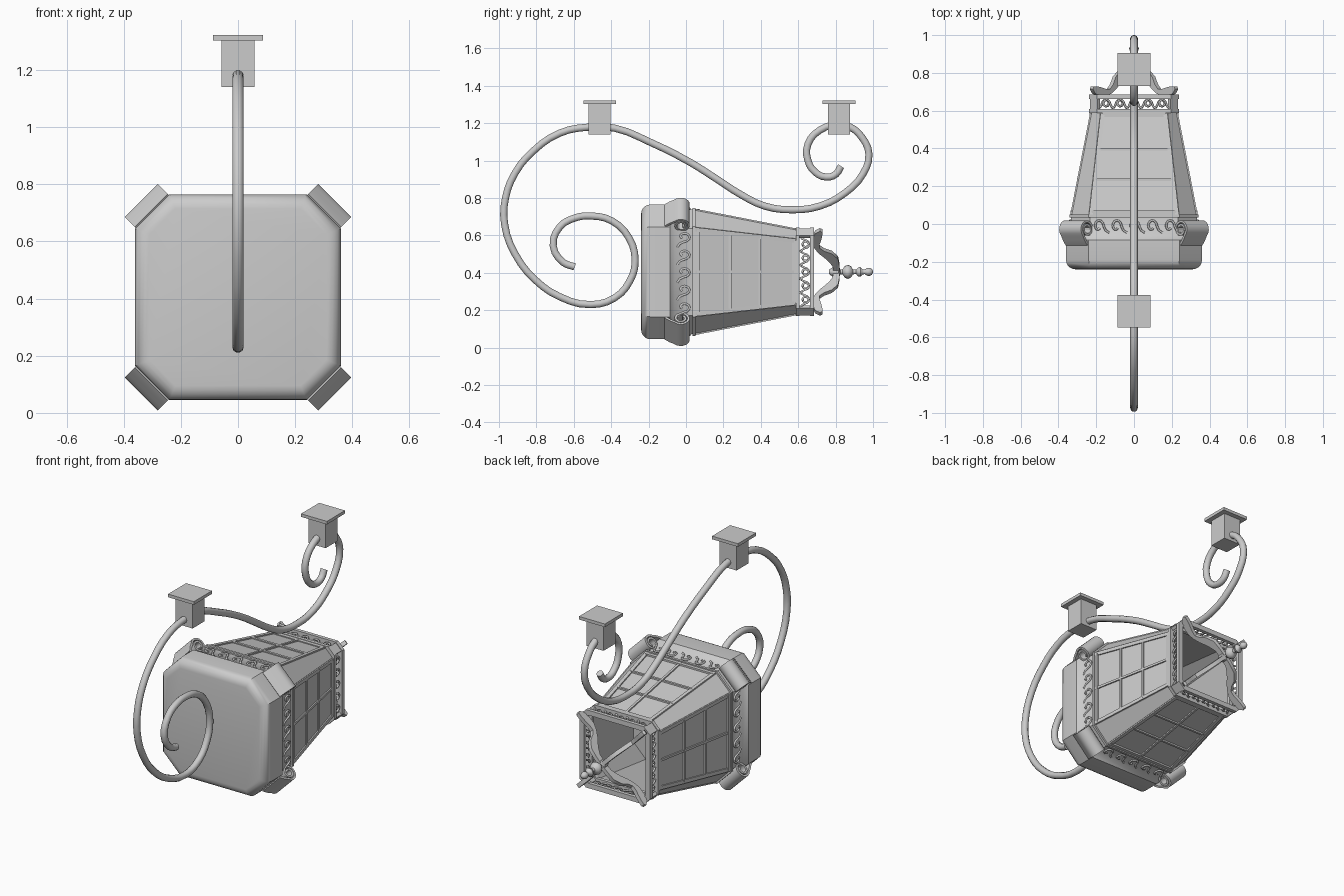
import bpy, bmesh, math
from mathutils import Vector as V

if "Cube" in bpy.data.objects:
    bpy.data.objects.remove(bpy.data.objects["Cube"])

C = 0.405          # height of the lantern axis (runs along y)
Y = V((0, 1, 0))


def finish(name, bm, smooth=35):
    bmesh.ops.recalc_face_normals(bm, faces=bm.faces)
    me = bpy.data.meshes.new(name)
    bm.to_mesh(me)
    bm.free()
    ob = bpy.data.objects.new(name, me)
    bpy.context.collection.objects.link(ob)
    if smooth:
        bpy.ops.object.select_all(action='DESELECT')
        ob.select_set(True)
        bpy.context.view_layer.objects.active = ob
        bpy.ops.object.shade_smooth_by_angle(angle=math.radians(smooth))
    return ob


def loft(bm, rings, caps=True, wrap=False):
    vs = [[bm.verts.new(p) for p in r] for r in rings]
    n = len(vs[0])
    for a, b in zip(vs, vs[1:] + (vs[:1] if wrap else [])):
        for i in range(n):
            bm.faces.new((a[i], a[(i + 1) % n], b[(i + 1) % n], b[i]))
    if caps and not wrap:
        bm.faces.new(vs[0])
        bm.faces.new(vs[-1])


def octagon(y, h, c):
    k = h - c
    pts = [(h, -k), (h, k), (k, h), (-k, h), (-h, k), (-h, -k), (-k, -h), (k, -h)]
    return [V((x, y, C + z)) for x, z in pts]


def axes(deg):
    a = math.radians(deg)
    return V((math.cos(a), 0, math.sin(a))), V((-math.sin(a), 0, math.cos(a)))


def bar(bm, p, q, n, w, d):
    s = (q - p).normalized().cross(n) * w / 2
    loft(bm, [[e + s - n * d, e - s - n * d, e - s + n * d, e + s + n * d] for e in (p, q)])


def ribbon(bm, path, width, deg):
    """Strip following (distance, y, half thickness) in a plane through the axis."""
    n, t = axes(deg)
    o = V((0, 0, C))
    pts = [o + n * d + Y * y for d, y, w in path]
    rings = []
    for i, p in enumerate(pts):
        tan = (pts[min(i + 1, len(pts) - 1)] - pts[max(i - 1, 0)]).normalized()
        s = tan.cross(t) * path[i][2]
        h = t * width / 2
        rings.append([p + s + h, p - s + h, p - s - h, p + s - h])
    loft(bm, rings)


def curve(name, lines, radius, res, smooth_path=False):
    cu = bpy.data.curves.new(name, 'CURVE')
    cu.dimensions = '3D'
    cu.bevel_depth, cu.bevel_resolution, cu.use_fill_caps = radius, res, True
    cu.resolution_u = 3
    for pts in lines:
        if smooth_path:
            s = cu.splines.new('BEZIER')
            s.bezier_points.add(len(pts) - 1)
            for b, p in zip(s.bezier_points, pts):
                b.co = p
                b.handle_left_type = b.handle_right_type = 'AUTO'
        else:
            s = cu.splines.new('POLY')
            s.points.add(len(pts) - 1)
            for b, p in zip(s.points, pts):
                b.co = (*p, 1)
    ob = bpy.data.objects.new(name, cu)
    bpy.context.collection.objects.link(ob)


# Rounded cap of the lantern
bm = bmesh.new()
R = 0.05
rings = []
for i in range(6):
    a = math.pi / 2 * i / 5
    t = R * (1 - math.sin(a))
    rings.append(octagon(-0.19 - R * math.cos(a), 0.36 - t, 0.12 - 0.586 * t))
rings += [octagon(*r) for r in ((-0.085, 0.36, 0.12), (-0.06, 0.34, 0.108),
                                (0.035, 0.333, 0.1), (0.035, 0.342, 0.1), (0.05, 0.342, 0.1))]
loft(bm, rings)
finish("lantern_cap", bm)

# Tapered glass body, open at its far end
Y0, Y1 = 0.045, 0.60


def half(y):
    return 0.33 + (0.222 - 0.33) * (y - Y0) / (Y1 - Y0)


def flat(y):  # half width of the flat side
    return 0.24 + (0.177 - 0.24) * (y - Y0) / (Y1 - Y0)


bm = bmesh.new()
loft(bm, [octagon(y, half(y), half(y) - flat(y)) for y in (Y0, Y1)] +
     [octagon(y, half(y) - 0.01, half(y) - flat(y) - 0.006) for y in (Y1, Y0)], wrap=True)
finish("lantern_body", bm, 0)

# Window bars: two columns by three rows on each side
bm = bmesh.new()
for deg in (0, 90, 180, 270):
    n, t = axes(deg)

    def P(u, y):
        return n * half(y) + t * u * (flat(y) - 0.012) + V((0, y, C))

    for u in (-1, 0, 1):
        bar(bm, P(u, 0.05), P(u, 0.585), n, 0.022 if u else 0.014, 0.008)
    for y, w in ((0.06, 0.022), (0.235, 0.014), (0.395, 0.014), (0.578, 0.022)):
        bar(bm, P(-1, y), P(1, y), n, w, 0.008)
finish("window_bars", bm, 0)

# Two frame rings at the open end, joined by corner posts
for name, a, b in (("inner_ring", 0.588, 0.608), ("outer_ring", 0.663, 0.685)):
    bm = bmesh.new()
    loft(bm, [octagon(a, 0.237, 0.042), octagon(b, 0.237, 0.042),
              octagon(b, 0.207, 0.03), octagon(a, 0.207, 0.03)], wrap=True)
    finish(name, bm, 0)
bm = bmesh.new()
for deg in (45, 135, 225, 315):
    n, t = axes(deg)
    p = n * 0.292 + V((0, 0, C))
    bar(bm, p + Y * 0.6, p + Y * 0.67, n, 0.055, 0.01)
finish("corner_posts", bm, 0)


# Running scroll ornament on the bands at both ends
def waves(name, y0, h, dist, width, count, rad):
    lines = []
    step = 2 * width / count
    for deg in (0, 90, 180, 270):
        n, t = axes(deg)
        for k in range(count):
            u0 = -width + step * (k + 0.5)
            pts = [(u0 - step * 0.6, y0 + h * 0.1), (u0 - step * 0.4, y0 + h * 0.25)]
            for i in range(12):
                a = math.pi - i * 0.5
                r = 1 - 0.06 * i
                pts.append((u0 + step * 0.3 * r * math.cos(a), y0 + h * (0.5 + 0.45 * r * math.sin(a))))
            lines.append([n * dist + t * u + V((0, y, C)) for u, y in pts])
    curve(name, lines, rad, 1)


waves("open_end_scrollwork", 0.605, 0.06, 0.22, 0.185, 5, 0.006)
waves("cap_scrollwork", -0.055, 0.085, 0.338, 0.235, 5, 0.006)

# Curled corner scrolls on the cap, and the leaf brackets holding the finial
curl = [(0.425, -0.11, 0.006), (0.445, -0.085, 0.006)]
for i in range(29):
    a = math.radians(-50 + i * 20)
    r = 0.045 - 0.026 * i / 28
    curl.append((0.43 + r * math.cos(a), -0.025 + r * math.sin(a), 0.006))
leaf = [(0.315, 0.722, 0.008), (0.295, 0.71, 0.02), (0.26, 0.70, 0.024), (0.22, 0.695, 0.02),
        (0.185, 0.703, 0.013), (0.155, 0.728, 0.017), (0.13, 0.762, 0.025),
        (0.095, 0.79, 0.026), (0.055, 0.802, 0.018), (0.0, 0.805, 0.018)]
for name, path, w in (("corner_scrolls", curl, 0.163), ("leaf_brackets", leaf, 0.024)):
    bm = bmesh.new()
    for deg in (45, 135, 225, 315):
        ribbon(bm, path, w, deg)
    finish(name, bm)

# Turned finial
prof = [(0.012, 0.765), (0.026, 0.785), (0.026, 0.815), (0.013, 0.825), (0.013, 0.837), (0.03, 0.848),
        (0.038, 0.865), (0.03, 0.882), (0.013, 0.893), (0.012, 0.91), (0.024, 0.92), (0.026, 0.932),
        (0.014, 0.945), (0.012, 0.955), (0.02, 0.967), (0.022, 0.98), (0.015, 0.994), (0.004, 1.0)]
bm = bmesh.new()
loft(bm, [[V((r * math.cos(i * math.pi / 8), y, C + r * math.sin(i * math.pi / 8)))
           for i in range(16)] for r, y in prof])
finish("finial", bm, 50)

# S-shaped scrolled rod
rod = [(-.595, .432), (-.655, .455), (-.71, .545), (-.675, .645), (-.595, .693), (-.51, .704),
       (-.395, .677), (-.305, .587), (-.272, .464), (-.30, .357), (-.38, .267), (-.51, .23),
       (-.675, .272), (-.807, .363), (-.914, .501), (-.97, .661), (-.965, .80), (-.914, .933),
       (-.818, 1.05), (-.675, 1.147), (-.53, 1.178), (-.38, 1.173), (-.193, 1.099), (.02, .992),
       (.166, .90), (.29, .82), (.42, .757), (.57, .737), (.716, .757), (.85, .827),
       (.946, .928), (.978, 1.035), (.94, 1.125), (.876, 1.18), (.812, 1.192), (.716, 1.163),
       (.652, 1.088), (.652, 1.0), (.69, .939), (.749, .912), (.802, .928), (.829, .97)]
curve("scrolled_rod", [[(0, y, z) for y, z in rod]], 0.02, 3, True)

# Mounting blocks with top plates
for name, y in (("front_mount", -0.462), ("back_mount", 0.818)):
    bm = bmesh.new()
    for h, z0, z1 in ((0.058, 1.14, 1.303), (0.087, 1.303, 1.322)):
        loft(bm, [[V((sx * h, y + sy * h, z)) for sx, sy in ((-1, -1), (1, -1), (1, 1), (-1, 1))]
                  for z in (z0, z1)])
    finish(name, bm, 0)
